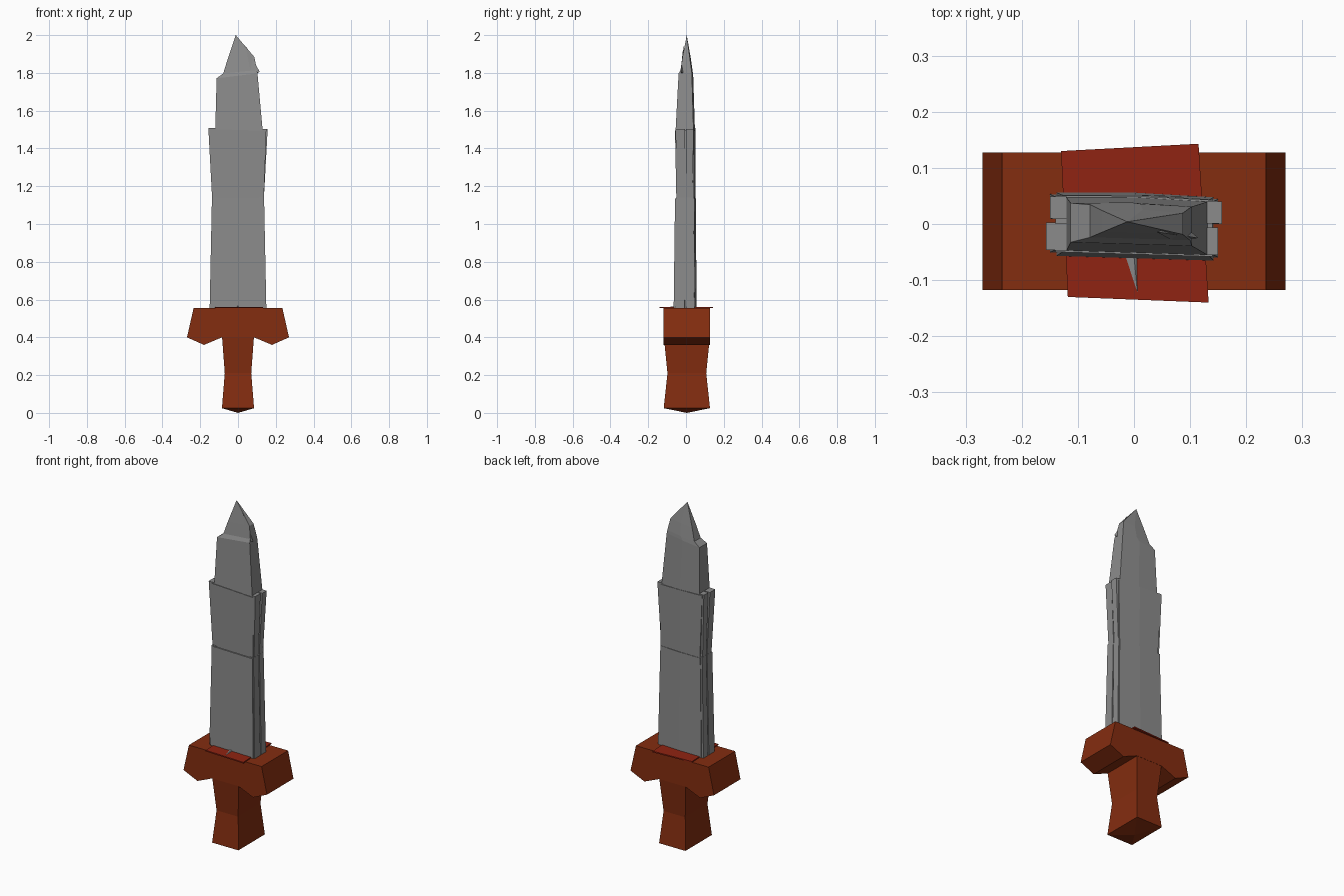
import bpy, bmesh

if "Cube" in bpy.data.objects:
    bpy.data.objects.remove(bpy.data.objects["Cube"])


def material(name, color):
    m = bpy.data.materials.new(name)
    m.diffuse_color = (*color, 1)
    m.use_nodes = True
    m.node_tree.nodes["Principled BSDF"].inputs["Base Color"].default_value = m.diffuse_color
    return m


BROWN = material("brown", (0.23, 0.026, 0.005))
RED = material("red", (0.28, 0.017, 0.006))
STEEL = material("steel", (0.26, 0.26, 0.26))


def finish(name, bm, mat):
    bmesh.ops.recalc_face_normals(bm, faces=bm.faces[:])
    me = bpy.data.meshes.new(name)
    bm.to_mesh(me)
    bm.free()
    me.materials.append(mat)
    ob = bpy.data.objects.new(name, me)
    bpy.context.collection.objects.link(ob)
    return ob


def ring(z, x0, x1, y0, y1, tilt=0.0, skew=0.0, ridge=0.0):
    """Rectangular ring with a ridge on the back; tilt drops the right side."""
    xm = (x0 + x1) / 2
    pts = [(x0, y0), (x1, y0), (x1, y1), (xm, y1 + ridge), (x0, y1)]
    return [(x, y - skew * x, z - tilt * x) for x, y in pts]


def loft(name, rings, start=None, end=None, mat=STEEL):
    """Skin rings bottom to top; start/end are optional apex points."""
    bm = bmesh.new()
    rows = [[bm.verts.new(p) for p in r] for r in rings]
    n = len(rows[0])
    for a, b in zip(rows, rows[1:]):
        for i in range(n):
            j = (i + 1) % n
            bm.faces.new((a[i], a[j], b[j], b[i]))
    for row, apex in ((rows[0], start), (rows[-1], end)):
        if apex:
            v = bm.verts.new(apex)
            for i in range(n):
                bm.faces.new((row[i], row[(i + 1) % n], v))
        else:
            bm.faces.new(row)
    return finish(name, bm, mat)


# Crossguard: mirrored profile extruded along y
half = [(0.235, 0.555), (0.27, 0.40), (0.18, 0.36), (0.085, 0.40)]
profile = half + [(-x, z) for x, z in reversed(half)]
loft("crossguard", [[(x, y, z) for x, z in profile] for y in (-0.118, 0.127)], mat=BROWN)

# Grip with narrow waist and shallow pyramid pommel
loft("grip", [ring(0.025, -0.085, 0.085, -0.118, 0.127),
              ring(0.21, -0.07, 0.07, -0.098, 0.107),
              ring(0.41, -0.085, 0.085, -0.118, 0.127)],
     start=(0, 0.004, 0.0), mat=BROWN)

# Thin skewed red plate under the blade
plate = [(-0.118, -0.13), (0.133, -0.14), (0.115, 0.143), (-0.13, 0.13)]
loft("blade_seat", [[(x, y, z) for x, y in plate] for z in (0.554, 0.561)], mat=RED)

# Blade core: two stacked slabs
loft("blade_lower", [ring(0.556, -0.138, 0.142, -0.061, 0.052, 0, 0.03, 0.004),
                     ring(1.135, -0.128, 0.135, -0.054, 0.048, 0, 0.03, 0.004)])
loft("blade_upper", [ring(1.13, -0.124, 0.134, -0.047, 0.046, 0, 0.03, 0.003),
                     ring(1.498, -0.14, 0.14, -0.054, 0.047, 0.03, 0.03, 0.003)])

# Chipped rim strips along both edges, slightly recessed, with a thin groove
for side, label in ((-1, "left"), (1, "right")):
    for tag, y0, y1 in (("front", -0.051, -0.002), ("back", 0.005, 0.045)):
        def strip(z, a, b, grow=1.0, side=side, y0=y0, y1=y1):
            x0, x1 = sorted((side * a, side * b))
            return ring(z, x0, x1, y0 * grow, y1 * grow, 0, 0.03)
        tip = 0.157 if (side < 0) == (tag == "front") else 0.15
        loft(f"{label}_{tag}_rim_lower", [strip(0.556, 0.11, 0.15, 1.08),
                                          strip(1.14, 0.11, 0.138, 0.97)])
        loft(f"{label}_{tag}_rim_upper", [strip(1.135, 0.11, 0.137, 0.85),
                                          strip(1.508 if side < 0 else 1.502, 0.12, tip)])

# Tapering upper blade, running into a point that is only stepped front and left
loft("blade_point", [ring(1.48, -0.121, 0.132, -0.052, 0.044, 0, 0.03, 0.004),
                     ring(1.785, -0.113, 0.103, -0.036, 0.034, -0.12, 0.03, 0.004),
                     ring(1.805, -0.078, 0.1, -0.026, 0.032, -0.1, 0.03, 0.004),
                     ring(1.875, -0.056, 0.087, -0.016, 0.022, -0.1, 0.03, 0.004)],
     end=(-0.012, 0.004, 2.0))


# Loose shards: point chip and a sliver on the seat
def shard(name, pts):
    bm = bmesh.new()
    v = [bm.verts.new(p) for p in pts]
    for f in ((0, 1, 2), (0, 1, 3), (1, 2, 3), (0, 2, 3)):
        bm.faces.new([v[i] for i in f])
    finish(name, bm, STEEL)


shard("point_chip", [(0.115, -0.025, 1.805), (0.07, -0.03, 1.79),
                     (0.085, 0.0, 1.79), (0.04, -0.014, 1.945)])
shard("seat_sliver", [(-0.015, -0.058, 0.562), (0.005, -0.058, 0.562),
                      (0.006, -0.122, 0.562), (0.0, -0.058, 0.566)])
